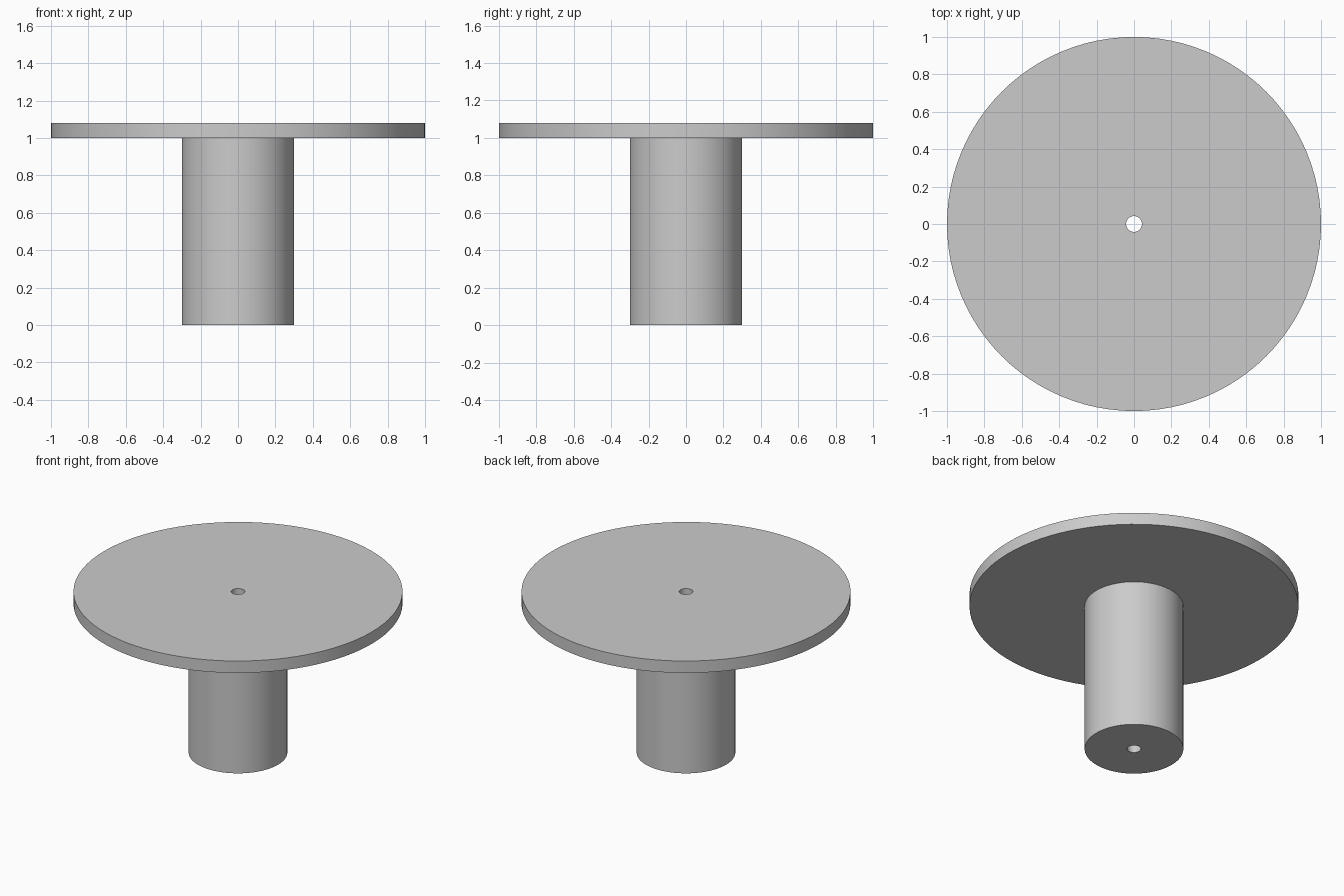
import bpy
import bmesh
from math import cos, sin, tau, radians

SEGMENTS = 96

cube = bpy.data.objects.get("Cube")
if cube:
    bpy.data.objects.remove(cube, do_unlink=True)

# Plain grey material
grey = bpy.data.materials.new("light_grey")
grey.use_nodes = True
colour = (0.6, 0.6, 0.6, 1)
grey.diffuse_color = colour
grey.node_tree.nodes["Principled BSDF"].inputs["Base Color"].default_value = colour


def lathe(name, profile, material):
    """Revolve a closed (radius, height) outline around z."""
    bm = bmesh.new()
    rings = [[bm.verts.new((r * cos(tau * i / SEGMENTS), r * sin(tau * i / SEGMENTS), z))
              for r, z in profile] for i in range(SEGMENTS)]
    for i, ring in enumerate(rings):
        following = rings[(i + 1) % SEGMENTS]
        for j in range(len(profile)):
            k = (j + 1) % len(profile)
            bm.faces.new((ring[j], following[j], following[k], ring[k]))
    bmesh.ops.recalc_face_normals(bm, faces=bm.faces)
    mesh = bpy.data.meshes.new(name)
    bm.to_mesh(mesh)
    bm.free()
    mesh.materials.append(material)
    obj = bpy.data.objects.new(name, mesh)
    bpy.context.collection.objects.link(obj)
    bpy.ops.object.select_all(action='DESELECT')
    obj.select_set(True)
    bpy.context.view_layer.objects.active = obj
    bpy.ops.object.shade_smooth_by_angle(angle=radians(30))
    return obj


# Round shaft with a wide disc on top and a bore right through
bore, shaft, disc = 0.042, 0.3, 1.0
underside, top = 1.0, 1.08
lathe("flanged_shaft", [(bore, 0), (shaft, 0), (shaft, underside),
                        (disc, underside), (disc, top), (bore, top)], grey)
